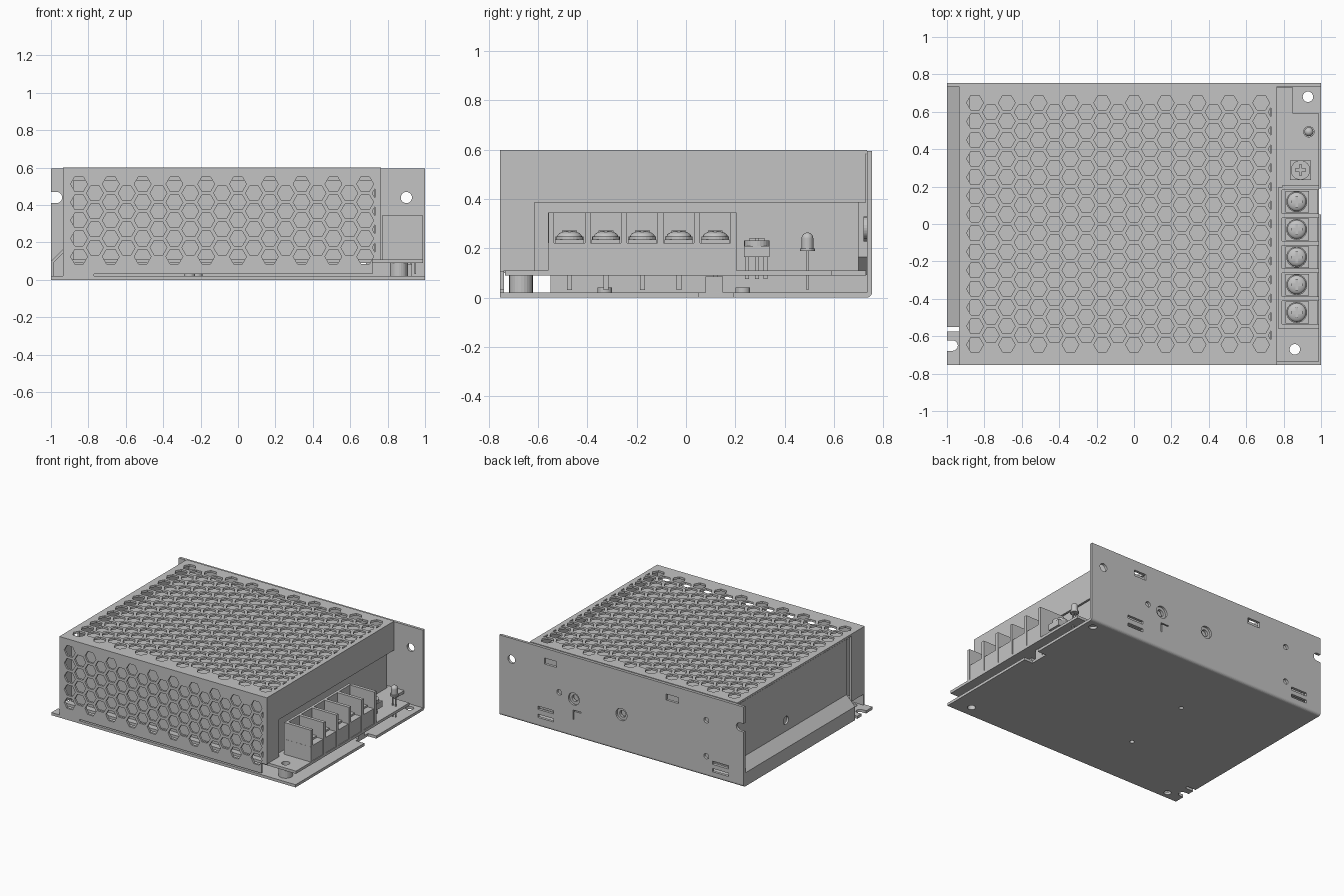
import bpy, math
from mathutils import Matrix, Vector

cube = bpy.data.objects.get("Cube")
if cube:
    bpy.data.objects.remove(cube)

steel = bpy.data.materials.new("steel_grey")
steel.use_nodes = True
GREY = (0.55, 0.55, 0.55, 1)
steel.diffuse_color = GREY
steel.node_tree.nodes["Principled BSDF"].inputs["Base Color"].default_value = GREY

# Each plane maps a 2D outline to model axes: (u axis, v axis, normal)
PLANES = {"x": ((0, 1, 0), (0, 0, 1), (1, 0, 0)),
          "y": ((1, 0, 0), (0, 0, 1), (0, -1, 0)),
          "z": ((1, 0, 0), (0, 1, 0), (0, 0, 1))}


def rect(u0, u1, v0, v1):
    return [(u0, v0), (u1, v0), (u1, v1), (u0, v1)]


def ngon(u, v, r, n=24, a0=0.0):
    return [(u + r * math.cos(a0 + math.tau * i / n),
             v + r * math.sin(a0 + math.tau * i / n)) for i in range(n)]


def plate(name, axis, lo, hi, outline, holes=()):
    """Sheet between lo and hi along an axis, cut through by hole outlines."""
    curve = bpy.data.curves.new(name, "CURVE")
    curve.dimensions = "2D"
    curve.fill_mode = "BOTH"
    curve.extrude = (hi - lo) / 2
    for loop in [outline, *holes]:
        s = curve.splines.new("POLY")
        s.points.add(len(loop) - 1)
        for p, (u, v) in zip(s.points, loop):
            p.co = (u, v, 0, 1)
        s.use_cyclic_u = True
    tmp = bpy.data.objects.new(name + "_outline", curve)
    bpy.context.collection.objects.link(tmp)
    bpy.context.view_layer.update()
    mesh = bpy.data.meshes.new_from_object(
        tmp.evaluated_get(bpy.context.evaluated_depsgraph_get()))
    bpy.data.objects.remove(tmp)
    u, v, n = (Vector(a) for a in PLANES[axis])
    mid = Vector(PLANES[axis][2]) * (lo + hi) / 2
    if axis == "y":
        mid = -mid
    m = Matrix((u, v, n)).transposed().to_4x4()
    m.translation = mid
    mesh.transform(m)
    mesh.materials.clear()
    mesh.materials.append(steel)
    for f in mesh.polygons:
        f.use_smooth = False
        f.material_index = 0
    ob = bpy.data.objects.new(name, mesh)
    bpy.context.collection.objects.link(ob)
    return ob


def box(name, x0, x1, y0, y1, z0, z1):
    return plate(name, "z", z0, z1, rect(x0, x1, y0, y1))


def rod(name, x, y, r, z0, z1, bore=0):
    return plate(name, "z", z0, z1, ngon(x, y, r),
                 [ngon(x, y, bore)] if bore else [])


def dome(name, x, y, z, r, height):
    bpy.ops.mesh.primitive_uv_sphere_add(segments=24, ring_count=12, radius=1, location=(x, y, z))
    ob = bpy.context.object
    ob.name = name
    ob.scale = (r, r, height)
    ob.data.materials.append(steel)
    bpy.ops.object.shade_smooth()


def honeycomb(v_top, rows, pitch):
    """Staggered hexagon holes in alternating columns, slivers at the right end."""
    holes = [ngon(-0.85 + 0.085 * c, v_top - pitch * (r + 0.5 * (c % 2)), 0.045, 6)
             for c in range(19) for r in range(rows - c % 2)]
    for r in range(rows - 1):
        v = v_top - pitch * (r + 0.5)
        holes.append([(0.718, v), (0.732, v - 0.024), (0.732, v + 0.024)])
    return holes


# Base tray: floor, rounded bend, back wall
corner_holes = [(0.86, -0.67), (0.93, 0.68)]
slot = [(-1 + 0.03 + 0.028 * math.cos(a), -0.65 + 0.028 * math.sin(a))
        for a in (math.radians(90 - 15 * i) for i in range(13))]
floor_edge = [(-0.93, -0.755), (1, -0.755), (1, 0.05), (0.93, 0.05), (0.93, 0.19),
              (1, 0.19), (1, 0.735), (-1, 0.735), (-1, -0.55), (-0.93, -0.55),
              (-0.93, -0.575), (-1, -0.575), (-1, -0.622)] + slot + [(-1, -0.678), (-1, -0.755)]
studs = [(-0.22, 0.23), (-0.26, -0.33)]
plate("base_floor", "z", 0, 0.02, floor_edge,
      [ngon(x, y, 0.028) for x, y in corner_holes]
      + [ngon(x, y, 0.016) for x, y in studs] + [ngon(-0.88, -0.7, 0.025)])
bend = [(0.735, 0.02)] + [(0.735 + 0.02 * math.sin(a), 0.02 - 0.02 * math.cos(a))
                          for a in (math.radians(15 * i) for i in range(7))]
plate("base_bend", "x", -1, 1, bend)

round_holes = [(0.9, 0.44, 0.03), (0.51, 0.30, 0.02), (0.39, 0.283, 0.045),
               (0, 0.272, 0.045), (-0.695, 0.416, 0.02), (-0.695, 0.15, 0.02)]
slots = [(0.58, 0.5, 0.05, 0.022), (-0.416, 0.5, 0.05, 0.022), (0.62, 0.14, 0.065, 0.012),
         (0.62, 0.08, 0.065, 0.012), (-0.81, 0.115, 0.065, 0.012), (-0.81, 0.06, 0.065, 0.012)]
mark = [(0.33, 0.2), (0.395, 0.2), (0.395, 0.13), (0.387, 0.13), (0.387, 0.192), (0.33, 0.192)]
notch = [(-0.97 + 0.03 * math.cos(a), 0.44 + 0.03 * math.sin(a))
         for a in (math.radians(90 - 15 * i) for i in range(13))]
plate("back_wall", "y", 0.735, 0.755,
      rect(-1, 1, 0.02, 0.595)[:3] + [(-1, 0.595), (-1, 0.47)] + notch + [(-1, 0.41)],
      [ngon(*h) for h in round_holes]
      + [rect(x - w, x + w, z - h, z + h) for x, z, w, h in slots] + [mark])
for i, (x, z, r) in enumerate(round_holes[2:4]):
    plate(f"wall_bushing_{i}", "y", 0.72, 0.74, ngon(x, z, r), [ngon(x, z, 0.025)])

# Left side of the tray: low lip, slope and recessed upright wall
plate("left_lip", "y", -0.55, 0.735,
      [(-1, 0.02), (-0.985, 0.02), (-0.985, 0.094), (-0.915, 0.164),
       (-0.915, 0.17), (-0.93, 0.17), (-1, 0.1)])
plate("left_wall", "x", -0.93, -0.915, rect(-0.55, 0.735, 0.17, 0.58), [ngon(0.16, 0.25, 0.03)])

# Perforated cover with folded sides
plate("cover_top", "z", 0.585, 0.6, rect(-0.935, 0.765, -0.755, 0.735),
      honeycomb(0.648, 14, 0.0995))
plate("cover_front", "y", -0.755, -0.74,
      [(-0.935, 0.02), (-0.77, 0.02), (-0.77, 0.03), (0.72, 0.03), (0.72, 0.105),
       (0.765, 0.105), (0.765, 0.585), (-0.935, 0.585)], honeycomb(0.512, 5, 0.097))
plate("cover_right", "x", 0.75, 0.765,
      [(-0.74, 0.11), (-0.615, 0.11), (-0.615, 0.385), (0.73, 0.385),
       (0.73, 0.585), (-0.74, 0.585)])
plate("cover_left", "x", -0.935, -0.92, rect(-0.74, -0.6, 0.1, 0.585))

# Enclosed core behind the perforations
box("inner_core", -0.88, 0.73, -0.69, 0.7, 0.11, 0.535)

# Circuit board on standoffs
plate("circuit_board", "z", 0.09, 0.11,
      [(-0.9, -0.735), (0.99, -0.735), (0.99, 0.59), (0.85, 0.59), (0.85, 0.73), (-0.9, 0.73)],
      [ngon(0.86, -0.67, 0.028)])
rod("front_standoff", 0.86, -0.67, 0.048, 0.02, 0.09, 0.028)
for i, (x, y) in enumerate(studs):
    rod(f"floor_stud_{i}", x, y, 0.03, 0.02, 0.04, 0.016)
box("floor_tab", 0.91, 0.93, 0.08, 0.15, 0, 0.085)

# Terminal block: body, rear wall, barriers and screws
PITCH, START = 0.148, -0.547
box("terminal_body", 0.78, 0.985, -0.56, 0.195, 0.11, 0.222)
box("terminal_rear_wall", 0.77, 0.79, -0.56, 0.195, 0.11, 0.345)
for i in range(6):
    y = START + PITCH * i
    box(f"terminal_barrier_{i}", 0.79, 0.99, y - 0.012, y + 0.012, 0.11, 0.345)
for i in range(5):
    y = START + PITCH * (i + 0.5)
    box(f"terminal_clamp_{i}", 0.81, 0.935, y - 0.058, y + 0.058, 0.222, 0.236)
    rod(f"screw_washer_{i}", 0.87, y, 0.056, 0.236, 0.248)
    dome(f"screw_head_{i}", 0.87, y, 0.248, 0.05, 0.022)
    for w, d in ((0.03, 0.007), (0.007, 0.03)):
        box(f"screw_cross_{i}", 0.87 - w, 0.87 + w, y - d, y + d, 0.25, 0.273)
    box(f"terminal_pin_{i}", 0.86, 0.88, y - 0.01, y + 0.01, 0.03, 0.09)

# Trimmer with cross slot and legs
box("trimmer_body", 0.835, 0.945, 0.235, 0.34, 0.165, 0.21)
plate("trimmer_top", "z", 0.21, 0.232, ngon(0.89, 0.288, 0.052))
for w, d in ((0.03, 0.008), (0.008, 0.03)):
    box("trimmer_cross", 0.89 - w, 0.89 + w, 0.288 - d, 0.288 + d, 0.232, 0.241)
for dy in (-0.04, 0, 0.035):
    box("trimmer_leg", 0.87, 0.91, 0.28 + dy, 0.296 + dy, 0.075, 0.165)

# Indicator lamp on two thin leads
rod("lamp_flange", 0.935, 0.493, 0.03, 0.188, 0.2)
rod("lamp_body", 0.935, 0.493, 0.024, 0.2, 0.24)
dome("lamp_tip", 0.935, 0.493, 0.24, 0.024, 0.024)
for dx in (-0.012, 0.012):
    box("lamp_lead", 0.931 + dx, 0.939 + dx, 0.489, 0.497, 0.03, 0.19)
